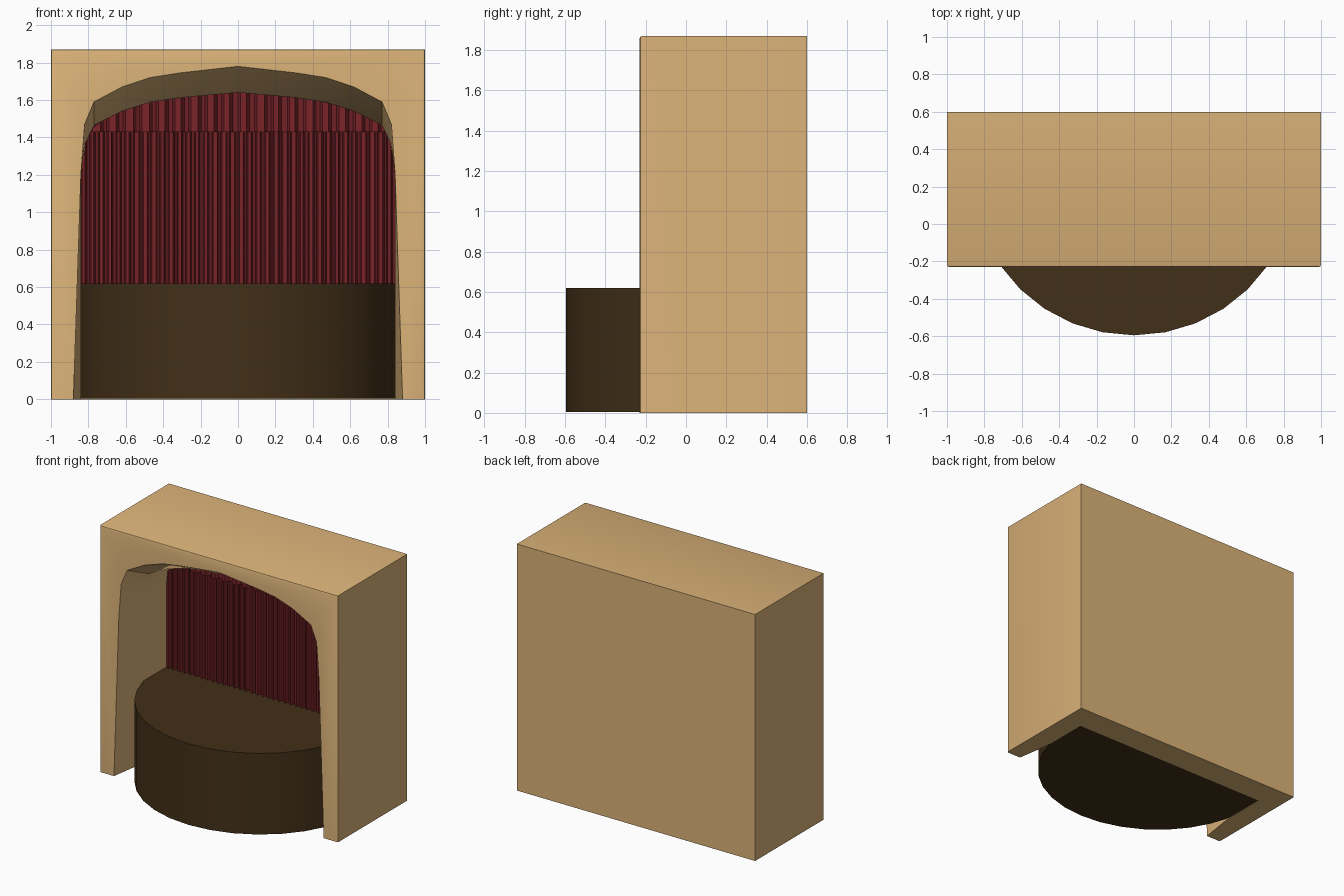
import bpy, bmesh, math, random

if "Cube" in bpy.data.objects:
    bpy.data.objects.remove(bpy.data.objects["Cube"])

random.seed(4)


def material(name, rgb):
    m = bpy.data.materials.new(name)
    m.diffuse_color = (*rgb, 1)
    m.use_nodes = True
    m.node_tree.nodes["Principled BSDF"].inputs["Base Color"].default_value = m.diffuse_color
    return m


def add_object(name, bm, mat, smooth=None):
    bmesh.ops.recalc_face_normals(bm, faces=bm.faces[:])
    mesh = bpy.data.meshes.new(name)
    bm.to_mesh(mesh)
    bm.free()
    mesh.materials.append(mat)
    ob = bpy.data.objects.new(name, mesh)
    bpy.context.collection.objects.link(ob)
    if smooth:
        bpy.ops.object.select_all(action='DESELECT')
        ob.select_set(True)
        bpy.context.view_layer.objects.active = ob
        bpy.ops.object.shade_smooth_by_angle(angle=math.radians(smooth))
    return ob


def mirrored(half):
    """Complete a left half outline that ends on the centre line."""
    return half + [(-x, z) for x, z in reversed(half[:-1])]


wood = material("light_wood", (0.71, 0.45, 0.19))
dark = material("dark_wood", (0.055, 0.029, 0.009))
red = material("red_cloth", (0.19, 0.017, 0.021))

FRONT, THROAT, REAR, BACK, TOP = -0.23, 0.03, 0.40, 0.60, 1.87
front_arch = mirrored([(-0.88, 0), (-0.84, 1.2), (-0.82, 1.47), (-0.77, 1.59),
                       (-0.62, 1.67), (-0.47, 1.72), (-0.31, 1.745), (0, 1.78)])
inner_arch = mirrored([(-0.84, 0), (-0.84, 1.2), (-0.82, 1.36), (-0.77, 1.465),
                       (-0.62, 1.54), (-0.47, 1.588), (-0.31, 1.612), (0, 1.64)])
box = [(-1, 0), (-1, TOP), (1, TOP), (1, 0)]


def arch_height(x):
    for (x0, z0), (x1, z1) in zip(inner_arch[1:-1], inner_arch[2:-1]):
        if x0 <= x <= x1 and x1 > x0:
            return z0 + (z1 - z0) * (x - x0) / (x1 - x0)
    return 1.2


# Proscenium: block with a flared arch opening and a closed rear wall
bm = bmesh.new()


def ring(outline, y):
    return [bm.verts.new((x, y, z)) for x, z in outline]


outer_f, outer_b = ring(box, FRONT), ring(box, BACK)
arch_f, arch_t, arch_r = (ring(front_arch, FRONT), ring(inner_arch, THROAT),
                          ring(inner_arch, REAR))
for a, b in ((outer_f, outer_b), (arch_f, arch_t), (arch_t, arch_r)):
    for i in range(len(a) - 1):
        bm.faces.new((a[i], a[i + 1], b[i + 1], b[i]))
bm.faces.new(outer_b)
bm.faces.new(arch_r)
bm.faces.new(outer_f + arch_f[::-1])
bm.faces.new((outer_f[0], outer_b[0], outer_b[3], outer_f[3], arch_f[-1], arch_t[-1],
              arch_r[-1], arch_r[0], arch_t[0], arch_f[0]))
edges = [bm.edges.get((outer_f[i], outer_f[i + 1])) for i in range(3)]
bmesh.ops.bevel(bm, geom=edges, offset=0.012, segments=2, profile=0.5, affect='EDGES')
add_object("proscenium", bm, wood, 30)

# Stage: rounded apron with a straight back
bm = bmesh.new()
pts = [(0.86, REAR - 0.002)]
for i in range(17):
    a = math.pi * i / 16
    pts.append((0.86 * math.cos(a), 0.245 - 0.84 * math.sin(a)))
pts.append((-0.86, REAR - 0.002))
base = bm.faces.new([bm.verts.new((x, y, 0.005)) for x, y in pts])
ext = bmesh.ops.extrude_face_region(bm, geom=[base], use_keep_orig=True)
for v in ext["geom"]:
    if isinstance(v, bmesh.types.BMVert):
        v.co.z = 0.62
add_object("stage", bm, dark, 30)


# Pleated cloth: zigzag sheet whose top follows the arch
def cloth(name, half_width, pleats, y_front, y_back, bottom):
    bm = bmesh.new()
    step = 2 * half_width / pleats
    pairs = []
    for i in range(pleats):
        x = -half_width + i * step
        ridge = random.uniform(0.45, 0.65)
        for f, y in ((0, y_back), (0.15, y_front + 0.008), (ridge, y_front),
                     (ridge + 0.2, y_back - 0.008)):
            pairs.append((x + f * step, y))
    pairs.append((half_width, y_back))
    cols = [(bm.verts.new((x, y, bottom)),
             bm.verts.new((x, y, max(bottom + 0.01, arch_height(x)))))
            for x, y in pairs]
    for a, b in zip(cols, cols[1:]):
        bm.faces.new((a[0], b[0], b[1], a[1]))
    return add_object(name, bm, red)


cloth("curtain", 0.84, 36, 0.325, 0.37, 0.61)
cloth("valance", 0.79, 18, 0.28, 0.315, 1.43)
